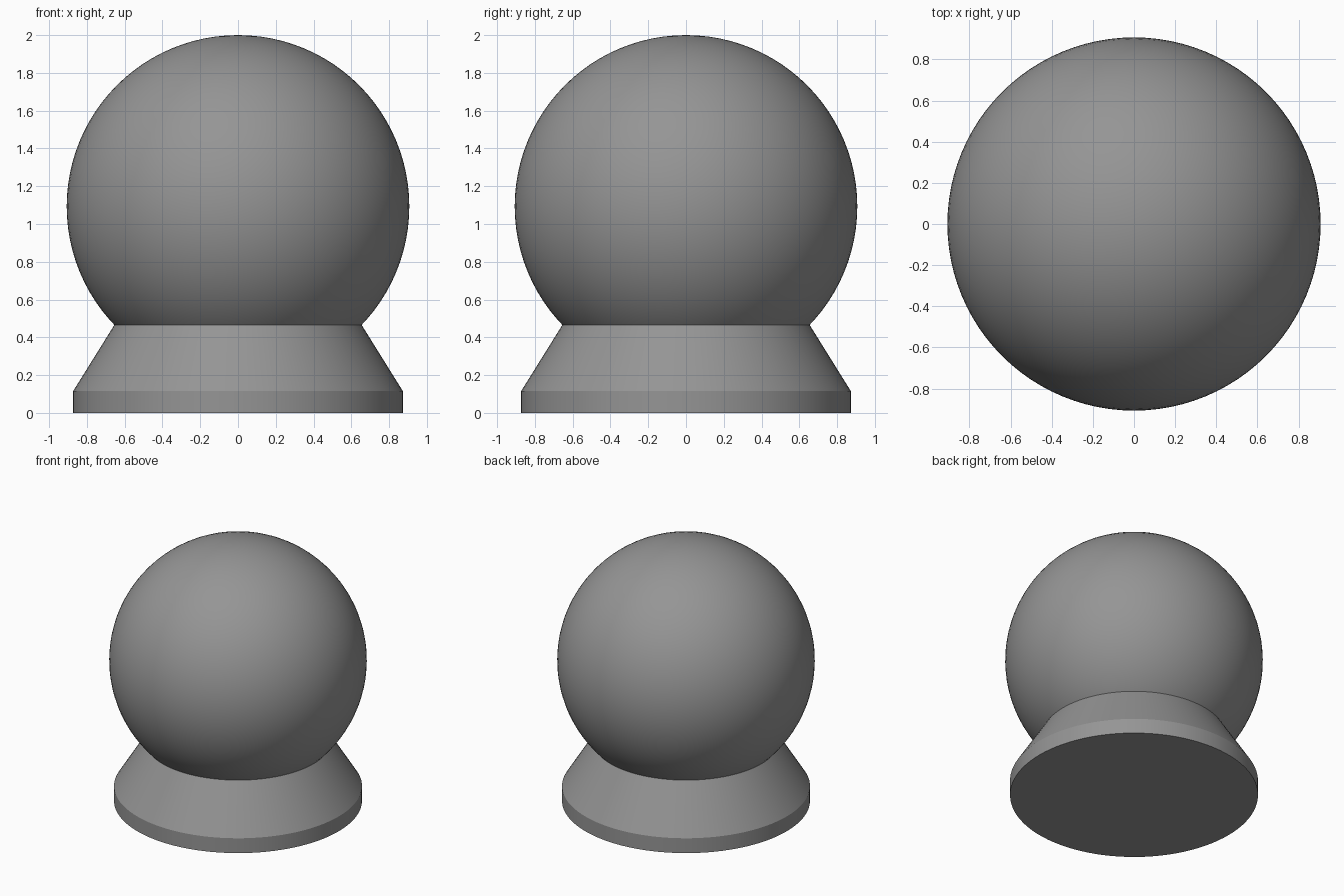
import bpy
import bmesh
import math

cube = bpy.data.objects.get("Cube")
if cube:
    bpy.data.objects.remove(cube, do_unlink=True)

SIDES = 96
BALL_RADIUS = 0.907
BALL_HEIGHT = 2 - BALL_RADIUS

# Single grey material
grey = bpy.data.materials.new("mid_grey")
grey.use_nodes = True
colour = (0.3, 0.3, 0.3, 1)
grey.diffuse_color = colour
grey.node_tree.nodes["Principled BSDF"].inputs["Base Color"].default_value = colour


def finish(obj, name):
    """Name, colour and smooth one part."""
    obj.name = obj.data.name = name
    obj.data.materials.append(grey)
    bpy.ops.object.select_all(action='DESELECT')
    obj.select_set(True)
    bpy.context.view_layer.objects.active = obj
    bpy.ops.object.shade_smooth_by_angle(angle=math.radians(25))


def lathe(name, profile):
    """Turn a (radius, height) profile around z and cap both ends."""
    bm = bmesh.new()
    rings = []
    for radius, z in profile:
        rings.append([bm.verts.new((radius * math.cos(math.tau * i / SIDES),
                                    radius * math.sin(math.tau * i / SIDES), z))
                      for i in range(SIDES)])
    for low, high in zip(rings, rings[1:]):
        for i in range(SIDES):
            j = (i + 1) % SIDES
            bm.faces.new((low[i], low[j], high[j], high[i]))
    bm.faces.new(rings[0][::-1])
    bm.faces.new(rings[-1])
    mesh = bpy.data.meshes.new(name)
    bm.to_mesh(mesh)
    bm.free()
    obj = bpy.data.objects.new(name, mesh)
    bpy.context.collection.objects.link(obj)
    finish(obj, name)


# Flared stand: short upright rim, then a cone up to the ball
lathe("stand", [(0.873, 0), (0.873, 0.115), (0.655, 0.465)])

# Ball resting in the stand
bpy.ops.mesh.primitive_uv_sphere_add(segments=SIDES, ring_count=SIDES // 2,
                                     radius=BALL_RADIUS, location=(0, 0, BALL_HEIGHT))
finish(bpy.context.object, "ball")
